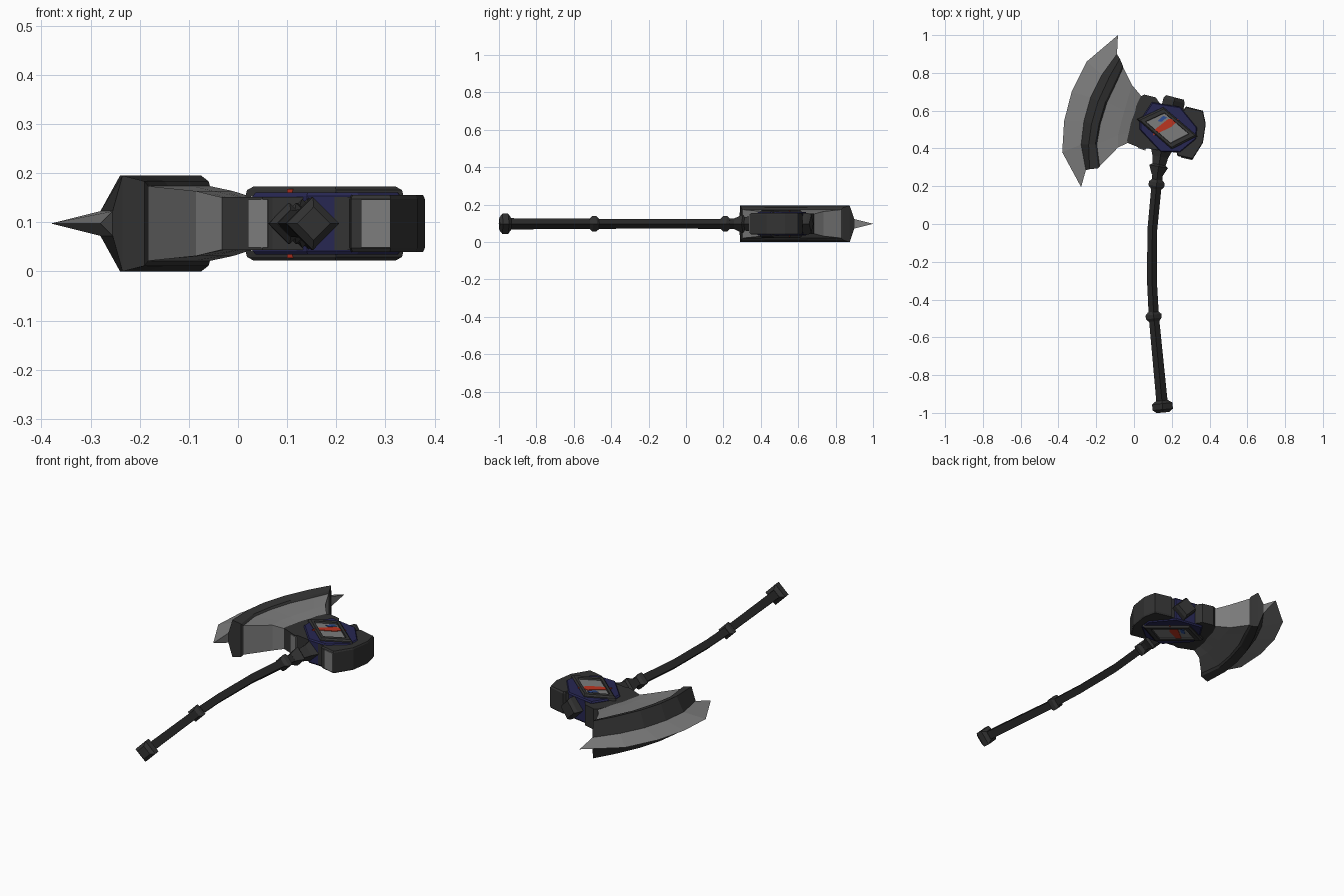
import bpy, bmesh
from mathutils import Vector

cube = bpy.data.objects.get("Cube")
if cube:
    bpy.data.objects.remove(cube, do_unlink=True)

Z0 = 0.0975  # mid-plane height of the weapon


def material(name, rgb):
    m = bpy.data.materials.new(name)
    m.use_nodes = True
    m.diffuse_color = (*rgb, 1)
    bsdf = m.node_tree.nodes["Principled BSDF"]
    bsdf.inputs["Base Color"].default_value = (*rgb, 1)
    bsdf.inputs["Roughness"].default_value = 0.7
    return m


silver = material("silver steel", (0.2, 0.2, 0.2))
dark = material("dark iron", (0.032, 0.032, 0.032))
grip = material("black grip", (0.022, 0.022, 0.022))
navy = material("navy enamel", (0.02, 0.02, 0.085))
red = material("red enamel", (0.5, 0.035, 0.015))
blue = material("blue enamel", (0.03, 0.08, 0.3))


def loft(name, rings, mats, caps="ngon", rule=None):
    """Bridge closed rings of points; rule maps the segment number to a material."""
    bm = bmesh.new()
    rows = [[bm.verts.new(p) for p in ring] for ring in rings]
    n = len(rows[0])
    rule = rule or (lambda j: 0)
    for a, b in zip(rows, rows[1:]):
        for j in range(n):
            k = (j + 1) % n
            bm.faces.new((a[j], a[k], b[k], b[j])).material_index = rule(j)
    for row in (rows[0], rows[-1]):
        if caps == "ngon":
            bm.faces.new(row)
        elif caps == "ladder":  # symmetric section, closed by rungs
            for j in range(n // 2):
                rung = [row[j], row[j + 1], row[n - 1 - j], row[(n - j) % n]]
                bm.faces.new(list(dict.fromkeys(rung))).material_index = rule(j)
    bmesh.ops.recalc_face_normals(bm, faces=bm.faces)
    mesh = bpy.data.meshes.new(name)
    bm.to_mesh(mesh)
    bm.free()
    for m in mats:
        mesh.materials.append(m)
    ob = bpy.data.objects.new(name, mesh)
    bpy.context.collection.objects.link(ob)
    return ob


def scaled(pts, s):
    cx = sum(p[0] for p in pts) / len(pts)
    cy = sum(p[1] for p in pts) / len(pts)
    return [(cx + (x - cx) * s, cy + (y - cy) * s) for x, y in pts]


def slab(name, pts, h, mat, bevel=1.0, side_h=None):
    """Flat plate mirrored about the mid-plane, optionally with chamfered rims."""
    side_h = side_h or h
    levels = [(-h, bevel), (-side_h, 1), (side_h, 1), (h, bevel)]
    if side_h == h:
        levels = [(-h, 1), (h, 1)]
    return loft(name, [[(x, y, Z0 + z) for x, y in scaled(pts, s)] for z, s in levels], [mat])


def rod(name, stations, mat):
    """Diamond-section bar through (x, y, radius) stations."""
    rings = []
    for i, (x, y, r) in enumerate(stations):
        a, b = stations[max(i - 1, 0)], stations[min(i + 1, len(stations) - 1)]
        t = Vector((b[0] - a[0], b[1] - a[1], 0)).normalized()
        side, c, up = Vector((t.y, -t.x, 0)) * r, Vector((x, y, Z0)), Vector((0, 0, r))
        rings.append([c + side, c + up, c - side, c - up])
    return loft(name, rings, [mat])


def bead(name, start, end, profile, mat):
    """Rod between two points with (fraction, radius) profile."""
    s, e = Vector(start), Vector(end)
    return rod(name, [(*s.lerp(e, f), r) for f, r in profile], mat)


# Axe blade: each row runs from the upper horn to the lower horn
blade_rows = [
    (0, [(-.085, 1), (-.25, .86), (-.33, .70), (-.37, .545), (-.38, .38), (-.28, .195)]),
    (.025, [(-.09, .90), (-.17, .79), (-.23, .67), (-.265, .545), (-.28, .42), (-.255, .285)]),
    (.0975, [(-.075, .875), (-.13, .78), (-.19, .65), (-.225, .53), (-.24, .42), (-.235, .29)]),
    (.086, [(-.06, .84), (-.10, .755), (-.15, .65), (-.185, .53), (-.205, .42), (-.19, .295)]),
    (.076, [(-.057, .83), (-.092, .75), (-.142, .645), (-.178, .53), (-.197, .42), (-.182, .305)]),
    (.066, [(-.01, .735), (-.03, .67), (-.05, .60), (-.07, .53), (-.085, .47), (-.085, .405)]),
    (.05, [(.04, .675), (.03, .63), (.02, .58), (.0, .53), (-.01, .48), (-.02, .435)]),
]
sections = []
for i in range(6):
    top = [(*pts[i], Z0 + h) for h, pts in blade_rows]
    low = [(*pts[i], Z0 - h) for h, pts in reversed(blade_rows[1:])]
    sections.append(top + low)
last = len(sections[0]) - 1
loft("axe_blade", sections, [silver, dark], "ladder",
     lambda j: 1 if min(j, last - j) in (1, 2, 3) else 0)

# Head: collar beside the blade, core, hammer end
slab("blade_collar", [(-.035, .43), (-.04, .50), (.0, .60), (.035, .675), (.055, .685),
                      (.115, .67), (.15, .62), (.15, .42), (.05, .395)], .054, dark)
slab("head_core", [(.08, .64), (.27, .61), (.30, .44), (.24, .375), (.07, .40)], .054, dark)
slab("hammer_end", [(.26, .60), (.275, .622), (.365, .60), (.38, .53), (.365, .43),
                    (.31, .342), (.23, .36), (.22, .42)], .0575, dark, .96, .05)
slab("front_band_right", [(.25, .45), (.25, .351), (.31, .338), (.31, .45)], .049, silver)
slab("front_band_left", [(.02, .45), (.02, .402), (.06, .389), (.07, .45)], .049, silver)
slab("navy_plate", [(.03, .545), (.095, .645), (.245, .62), (.335, .51), (.33, .45),
                    (.245, .38), (.14, .383), (.03, .50)], .063, navy, .96, .056)

# Diamond badge on both faces
diamond = [(.015, .555), (.155, .62), (.337, .465), (.20, .395)]
for side, label in ((1, "top"), (-1, "bottom")):
    levels = [(.055, 1), (.068, .98), (.075, .9), (.075, .72), (.06, .68)]
    loft("badge_frame_" + label,
         [[(x, y, Z0 + side * h) for x, y in scaled(diamond, s)] for h, s in levels],
         [dark], None)
slab("badge_inlay", scaled(diamond, .72), .067, silver)
slab("red_stripe", [(.10, .468), (.11, .50), (.18, .555), (.235, .555), (.20, .515)], .070, red)
slab("blue_stripe", [(.125, .545), (.155, .573), (.175, .565), (.145, .54)], .070, blue)

# Handle
rod("handle", [(.19, .60, .03), (.135, .38, .03), (.12, .21, .027), (.097, -.03, .026),
               (.095, -.30, .026), (.105, -.49, .027), (.15, -.96, .030)], grip)
ring = [(0, .028), (.3, .042), (.7, .042), (1, .028)]
bead("upper_ring", (.123, .235), (.116, .185), ring, dark)
bead("lower_ring", (.101, -.465), (.107, -.515), ring, dark)
bead("pommel", (.148, -.935), (.154, -.998), [(0, .032), (.25, .054), (.75, .054), (1, .034)], dark)
bead("handle_socket", (.123, .26), (.15, .42),
     [(0, .03), (.28, .05), (.34, .036), (.6, .042), (.85, .058), (1, .058)], dark)
bead("handle_cap", (.195, .585), (.217, .67), [(0, .05), (.35, .058), (.8, .058), (1, .048)], dark)
